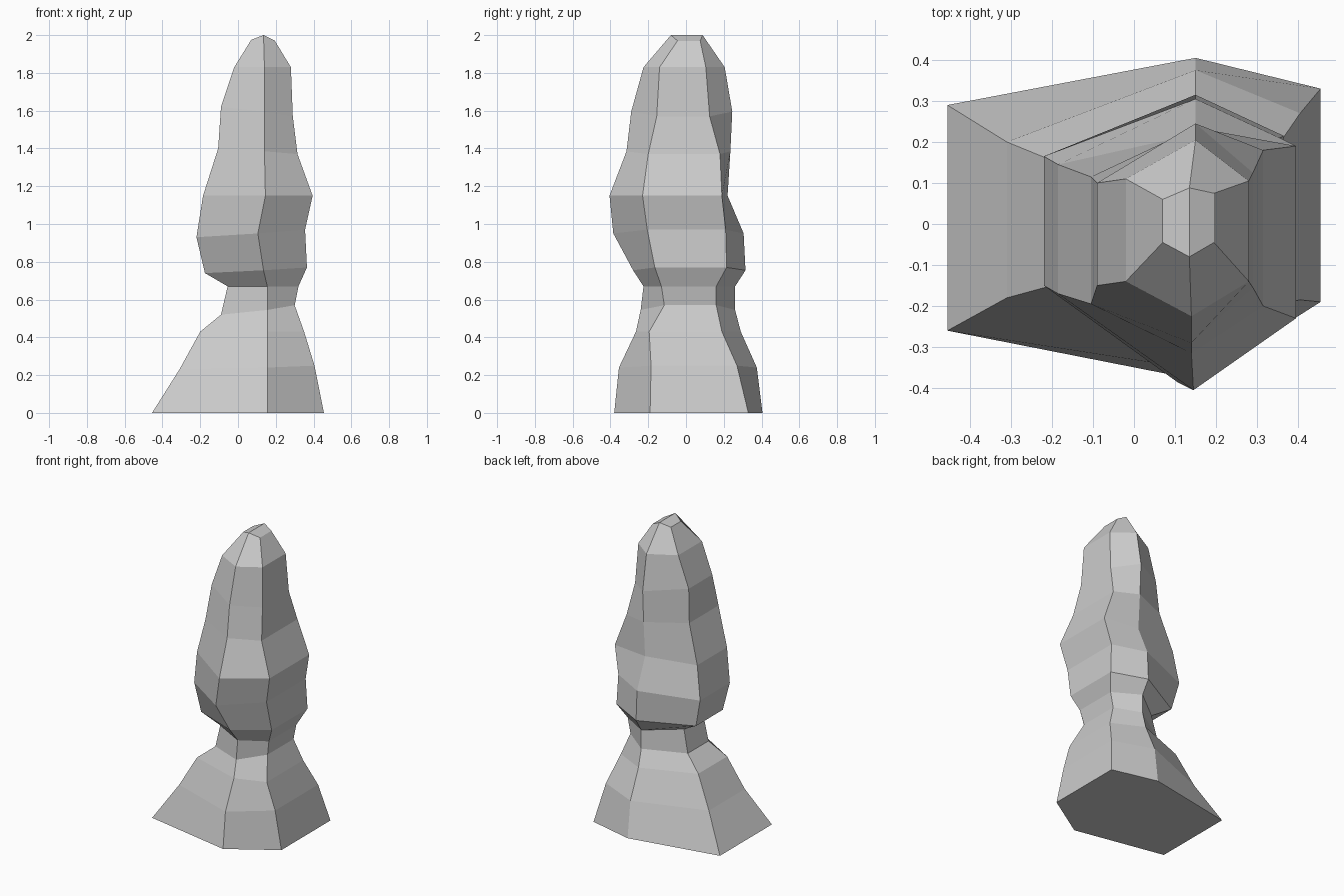
import bpy, bmesh

# Ring profile, bottom to top:
# z left, z right, left x, left front y, left back y, front x, front y,
# right x, right front y, right back y, back y
RINGS = [
    (0.00, 0.00, -.455, -.26, .29, .155, -.38, .455, -.19, .33, .405),
    (0.23, 0.25, -.31, -.18, .20, .155, -.355, .405, -.185, .27, .375),
    (0.43, 0.43, -.20, -.15, .155, .155, -.265, .35, -.195, .19, .29),
    (0.52, 0.57, -.09, -.11, .11, .155, -.24, .30, -.115, .16, .26),
    (0.67, 0.67, -.055, -.11, .10, .155, -.225, .32, -.13, .16, .26),
    (0.74, 0.77, -.175, -.14, .145, .135, -.28, .365, -.165, .215, .315),
    (0.93, 0.97, -.22, -.15, .165, .105, -.385, .355, -.205, .21, .305),
    (1.15, 1.15, -.185, -.17, .145, .145, -.405, .395, -.23, .19, .22),
    (1.40, 1.37, -.105, -.195, .115, .14, -.315, .315, -.20, .18, .235),
    (1.62, 1.57, -.09, -.15, .10, .14, -.29, .29, -.155, .125, .245),
    (1.83, 1.83, -.02, -.14, .11, .14, -.225, .28, -.14, .105, .205),
    (1.975, 1.97, .07, -.045, .06, .135, -.08, .195, -.045, .075, .088),
]
BACK_X = 0.15

bm = bmesh.new()
rings = []
for i, (zl, zr, xl, ylf, ylb, xf, yf, xr, yrf, yrb, yb) in enumerate(RINGS):
    last = i == len(RINGS) - 1
    zm = 2.0 if last else (zl + zr) / 2
    corners = [(xl, ylb, zl), (xl, ylf, zl), (xf, yf, zm),
               (xr, yrf, zr), (xr, yrb, zr), (0.135 if last else BACK_X, yb, zm)]
    rings.append([bm.verts.new(c) for c in corners])

# Faceted sides
for lo, hi in zip(rings, rings[1:]):
    for j in range(6):
        k = (j + 1) % 6
        bm.faces.new((lo[j], lo[k], hi[k], hi[j]))

# Flat base and ridged tip
bm.faces.new(rings[0][::-1])
t = rings[-1]
bm.faces.new((t[0], t[1], t[2], t[5]))
bm.faces.new((t[2], t[3], t[4], t[5]))
bmesh.ops.recalc_face_normals(bm, faces=bm.faces)

mesh = bpy.data.meshes.new("rock_pillar")
bm.to_mesh(mesh)
bm.free()
pillar = bpy.data.objects.new("rock_pillar", mesh)
bpy.context.collection.objects.link(pillar)
